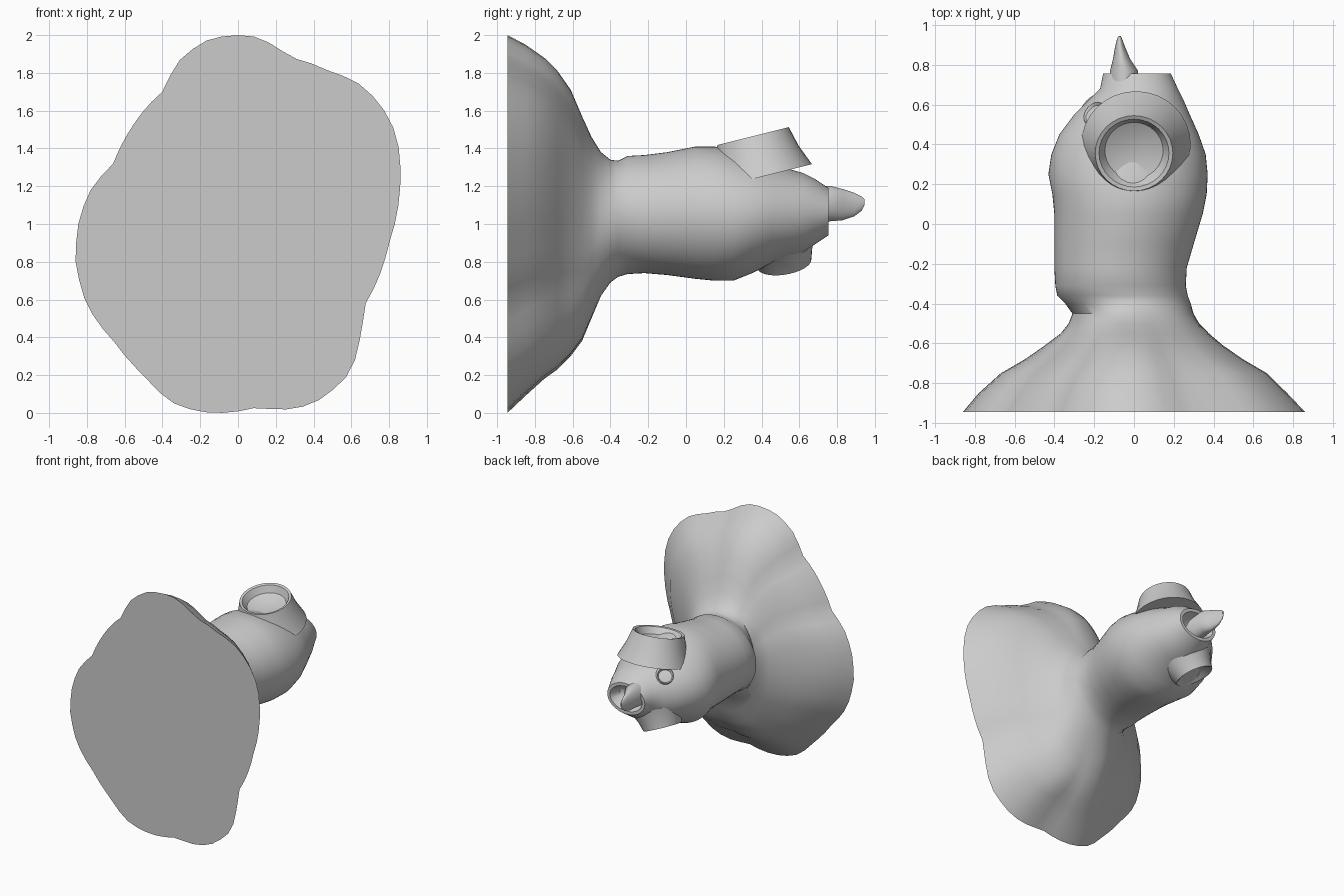
import bpy, math
from mathutils import Vector

if "Cube" in bpy.data.objects:
    bpy.data.objects.remove(bpy.data.objects["Cube"])

N = 64


def loft(name, rings, angle=40):
    """Skin a list of closed rings and cap both ends."""
    n = len(rings[0])
    verts = [p for r in rings for p in r]
    faces = []
    for i in range(len(rings) - 1):
        for j in range(n):
            k = (j + 1) % n
            faces.append((i*n + j, i*n + k, (i+1)*n + k, (i+1)*n + j))
    faces.append(tuple(range(n))[::-1])
    last = (len(rings) - 1) * n
    faces.append(tuple(range(last, last + n)))
    me = bpy.data.meshes.new(name)
    me.from_pydata(verts, [], faces)
    ob = bpy.data.objects.new(name, me)
    bpy.context.collection.objects.link(ob)
    bpy.ops.object.select_all(action='DESELECT')
    bpy.context.view_layer.objects.active = ob
    ob.select_set(True)
    bpy.ops.object.mode_set(mode='EDIT')
    bpy.ops.mesh.select_all(action='SELECT')
    bpy.ops.mesh.normals_make_consistent(inside=False)
    bpy.ops.object.mode_set(mode='OBJECT')
    bpy.ops.object.shade_smooth_by_angle(angle=math.radians(angle))
    return ob


# Irregular outline of the flat mounting face (x, z)
outline = [(.83, 1), (.86, 1.3), (.84, 1.47), (.75, 1.64), (.63, 1.75), (.48, 1.81),
           (.28, 1.88), (.2, 1.94), (.1, 1.99), (-.01, 2), (-.15, 1.98), (-.3, 1.88),
           (-.4, 1.7), (-.57, 1.5), (-.66, 1.32), (-.78, 1.18), (-.84, 1.03),
           (-.86, .8), (-.8, .57), (-.65, .37), (-.5, .2), (-.36, .06), (-.22, .01),
           (-.1, 0), (.1, .03), (.28, .02), (.4, .05), (.5, .12), (.6, .22),
           (.65, .42), (.67, .57), (.75, .73), (.8, .9)]
polar = sorted((math.atan2(z - 1, x / .86) % math.tau, math.hypot(x / .86, z - 1))
               for x, z in outline)
polar = [(polar[-1][0] - math.tau, polar[-1][1])] + polar + [(polar[0][0] + math.tau, polar[0][1])]


def wobble(a):
    for (a0, r0), (a1, r1) in zip(polar, polar[1:]):
        if a0 <= a <= a1:
            return r0 + (r1 - r0) * (a - a0) / (a1 - a0)
    return 1


def section(y, left, right, bottom, top, t=0):
    cx, cz = (left + right) / 2, (bottom + top) / 2
    rx, rz = (right - left) / 2, (top - bottom) / 2
    ring = []
    for i in range(N):
        a = math.tau * i / N
        k = 1 + t * (wobble(a) - 1)
        ring.append((cx + rx*k*math.cos(a), y, cz + rz*k*math.sin(a)))
    return ring


# Flared base, neck and head: y, left, right, bottom, top, outline share
stations = [
    (-.945, -.86, .86, 0, 2, 1), (-.85, -.78, .77, .09, 1.95, 1),
    (-.75, -.67, .67, .18, 1.88, .95), (-.68, -.55, .55, .23, 1.81, .9),
    (-.61, -.45, .45, .30, 1.71, .75), (-.55, -.37, .38, .38, 1.57, .5),
    (-.5, -.33, .33, .5, 1.46, .3), (-.45, -.31, .3, .62, 1.38, .1),
    (-.4, -.345, .285, .69, 1.34, 0), (-.36, -.385, .27, .72, 1.335, 0),
    (-.31, -.395, .26, .735, 1.36, 0), (-.22, -.4, .265, .74, 1.365, 0),
    (-.1, -.4, .3, .73, 1.38, 0), (.05, -.4, .345, .71, 1.41, 0),
    (.15, -.41, .365, .7, 1.41, 0), (.25, -.43, .37, .7, 1.39, 0),
    (.35, -.415, .36, .74, 1.36, 0), (.45, -.375, .325, .79, 1.33, 0),
    (.55, -.3, .28, .825, 1.29, 0), (.62, -.23, .25, .85, 1.27, 0),
    (.68, -.17, .22, .89, 1.24, 0), (.755, -.155, .185, .94, 1.19, 0),
    # hollow at the tip
    (.755, -.13, .16, .965, 1.165, 0), (.67, -.1, .13, .99, 1.14, 0),
    (.63, -.04, .06, 1.04, 1.09, 0)]
loft("base_and_body", [section(*s) for s in stations])


def cup(name, base, base_r, rim, rim_r, axis, depth):
    """Open flared stub between a base circle and a tilted rim."""
    axis = Vector(axis).normalized()
    u = axis.cross(Vector((0, 1, 0))).normalized()
    v = axis.cross(u)
    base, rim = Vector(base), Vector(rim)
    spec = [(base, base_r), (base.lerp(rim, .5), base_r*.4 + rim_r*.6), (rim, rim_r),
            (rim - axis*.005, rim_r*.9), (rim - axis*depth*.7, rim_r*.75),
            (rim - axis*depth, rim_r*.35)]
    loft(name, [[c + (u*math.cos(a) + v*math.sin(a)) * r
                 for a in (math.tau*i/32 for i in range(32))] for c, r in spec])


cup("upper_socket", (.01, .40, 1.25), .275, (0, .355, 1.465), .195, (0, -.25, 1), .08)
cup("lower_socket", (-.09, .48, .92), .21, (-.15, .52, .79), .145, (-.4, .15, -.9), .05)
cup("side_socket", (-.15, .5, 1.18), .12, (-.205, .56, 1.24), .06, (-.6, .5, .6), .04)

# Pointed blade at the tip
blade = [(.62, -.13, .03, 1.0, 1.2), (.77, -.12, .02, 1.015, 1.2),
         (.83, -.105, -.02, 1.02, 1.185), (.89, -.095, -.045, 1.04, 1.165),
         (.93, -.085, -.06, 1.07, 1.145), (.945, -.078, -.066, 1.1, 1.13)]
loft("tip_blade", [section(*s) for s in blade])
